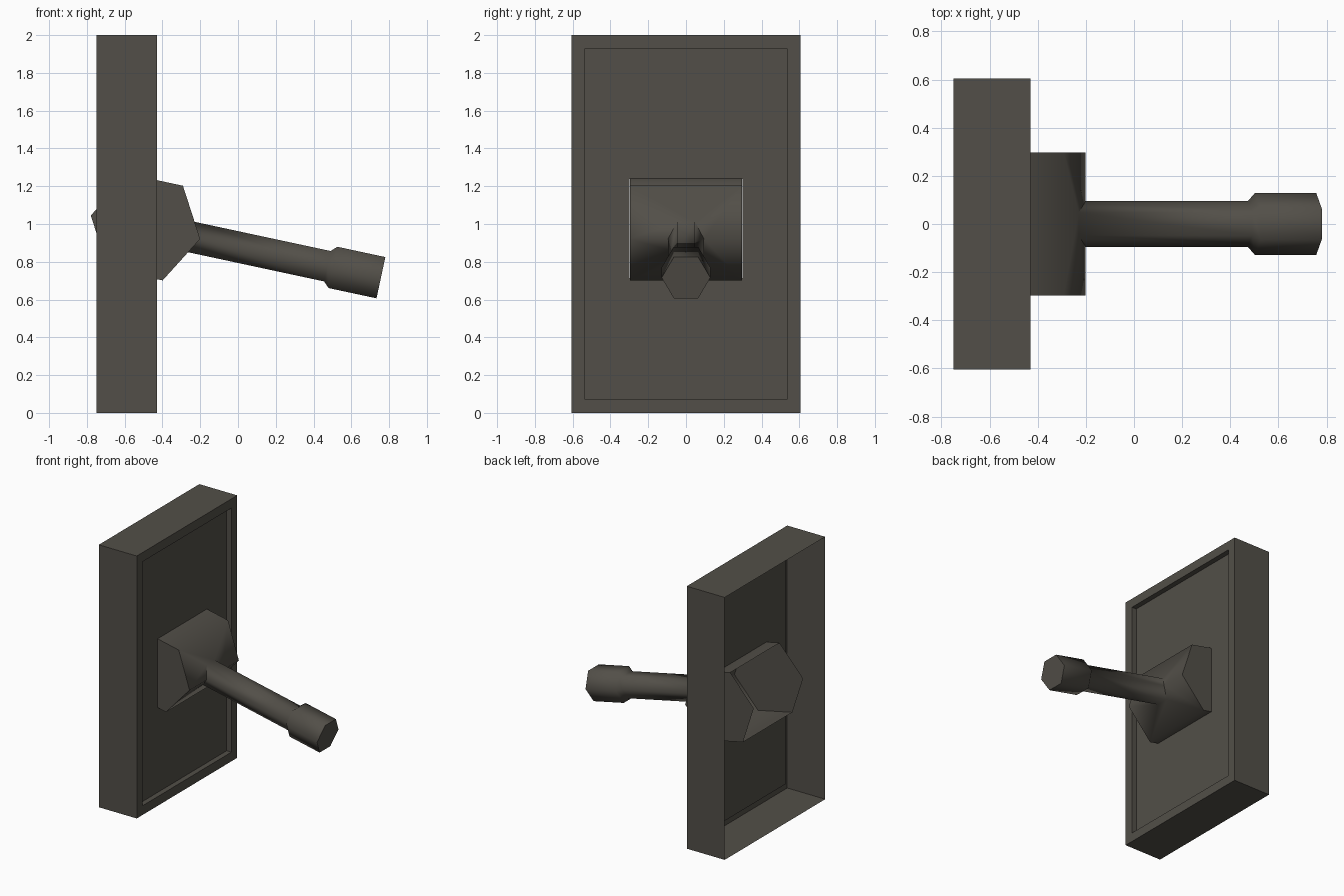
import bpy, bmesh, math
from mathutils import Matrix, Vector

if "Cube" in bpy.data.objects:
    bpy.data.objects.remove(bpy.data.objects["Cube"])

mat = bpy.data.materials.new("dark warm grey")
mat.diffuse_color = (0.085, 0.078, 0.065, 1)
mat.use_nodes = True
mat.node_tree.nodes["Principled BSDF"].inputs["Base Color"].default_value = mat.diffuse_color


def finish(name, bm, smooth=None):
    me = bpy.data.meshes.new(name)
    bm.normal_update()
    bm.to_mesh(me)
    bm.free()
    ob = bpy.data.objects.new(name, me)
    bpy.context.collection.objects.link(ob)
    me.materials.append(mat)
    if smooth:
        bpy.context.view_layer.objects.active = ob
        ob.select_set(True)
        bpy.ops.object.shade_smooth_by_angle(angle=math.radians(smooth))
        ob.select_set(False)
    return ob


def bridge(bm, a, b):
    n = len(a)
    for i in range(n):
        j = (i + 1) % n
        bm.faces.new((a[i], a[j], b[j], b[i]))


# Wall plate: open-backed shell, rim, shallow recess, panel with a slot
bm = bmesh.new()
loops = []
for x, y, z0, z1 in ((-0.75, 0.605, 0, 2), (-0.43, 0.605, 0, 2),
                     (-0.43, 0.535, 0.07, 1.93), (-0.47, 0.535, 0.07, 1.93),
                     (-0.47, 0.299, 0.715, 1.237)):
    loops.append([bm.verts.new(p) for p in
                  ((x, -y, z0), (x, y, z0), (x, y, z1), (x, -y, z1))])
for a, b in zip(loops, loops[1:]):
    bridge(bm, a, b)
finish("wall_plate", bm)

# Toggle: hexagonal pivot drum with a six-sided lever growing from its front edge
# Local frame: x along the lever, y across, z up; then tilted down
R, W, S, K = 0.296, 0.297, 0.095, 0.129
tilt = Matrix.Translation((-0.49, 0, 0.983)) @ Matrix.Rotation(math.radians(12.1), 4, 'Y')
bm = bmesh.new()
drum = [[bm.verts.new((R * math.cos(math.radians(60 * i)), y,
                       R * math.sin(math.radians(60 * i)))) for i in range(6)]
        for y in (-W, W)]
near, far = drum
bm.faces.new(near)
bm.faces.new(far[::-1])
for i in (1, 4):                       # top and bottom; the back stays open
    j = (i + 1) % 6
    bm.faces.new((near[j], near[i], far[i], far[j]))


def ring(u, r, follow=False):
    out = []
    for i in range(6):
        a = math.radians(60 * i)
        y, h = r * math.cos(a), r * math.sin(a)
        out.append(bm.verts.new((u - (abs(h) / math.sqrt(3) if follow else 0), y, h)))
    return out


# Lever rings: root on the drum faces, neck, knob shoulder, knob end
rings = [ring(R, S, True), ring(0.985, S), ring(1.015, K), ring(1.275, K)]
for a, b in zip(rings, rings[1:]):
    bridge(bm, a, b)
bm.faces.new(rings[-1])

# Two front drum faces, fitted round the lever root
q = rings[0]
for c, left, right in ((1, q[2], q[1]), (5, q[4], q[5])):
    bm.faces.new((near[0], q[3], left, near[c]))
    bm.faces.new((near[c], left, right, far[c]))
    bm.faces.new((far[c], right, q[0], far[0]))

bmesh.ops.recalc_face_normals(bm, faces=bm.faces)
bmesh.ops.transform(bm, matrix=tilt, verts=bm.verts)
finish("toggle_lever", bm, 62)
